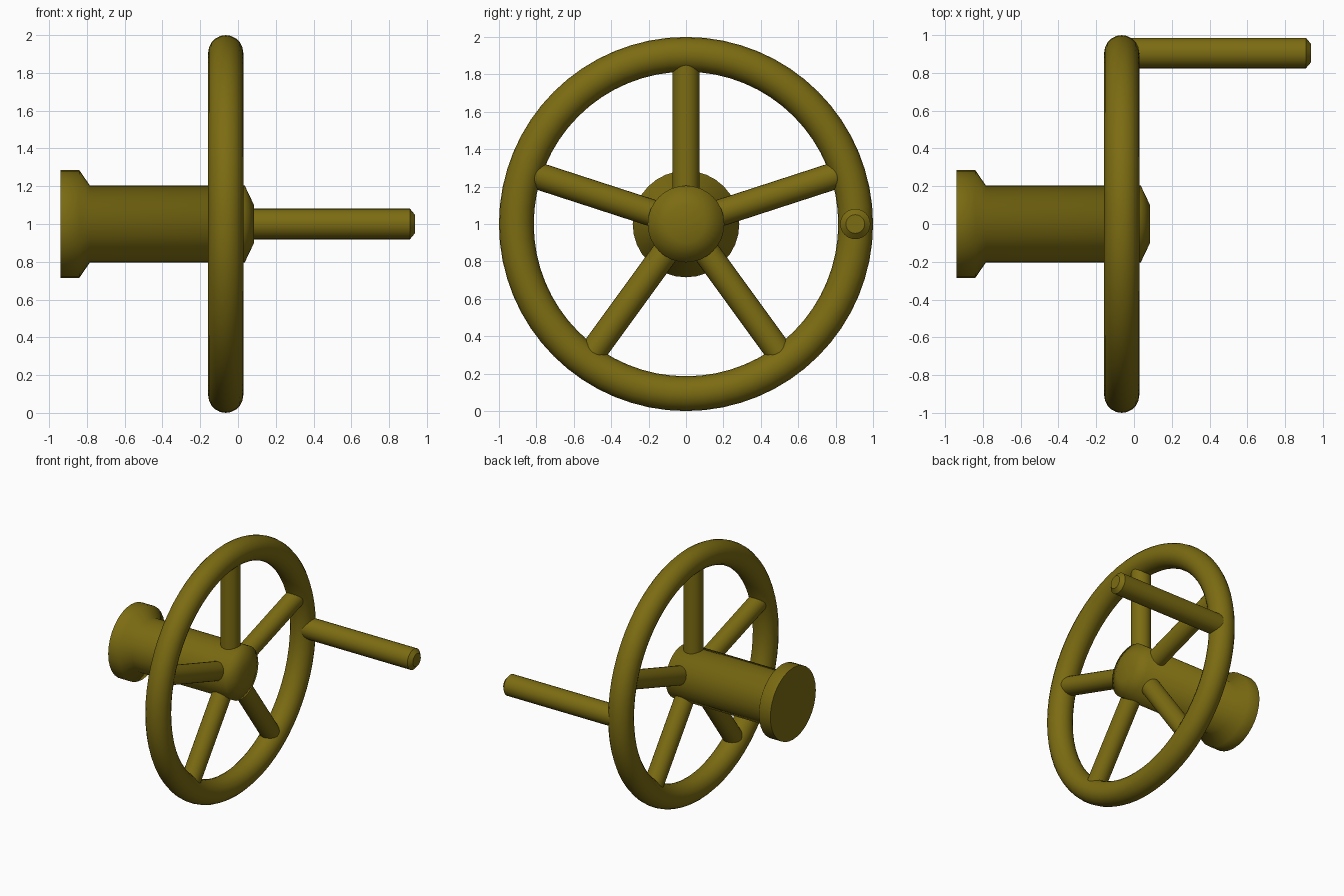
import bpy, bmesh, math
from mathutils import Vector, Matrix

if "Cube" in bpy.data.objects:
    bpy.data.objects.remove(bpy.data.objects["Cube"])

WHEEL_X = -0.065
CENTRE_Z = 1.0

olive = bpy.data.materials.new("olive_paint")
olive.diffuse_color = (0.2, 0.15, 0.006, 1)
olive.use_nodes = True
olive.node_tree.nodes["Principled BSDF"].inputs["Base Color"].default_value = olive.diffuse_color


def finish(obj, angle):
    obj.data.materials.append(olive)
    bpy.ops.object.select_all(action='DESELECT')
    obj.select_set(True)
    bpy.context.view_layer.objects.active = obj
    bpy.ops.object.shade_smooth_by_angle(angle=math.radians(angle))


def lathe(name, profile, sides, location, direction=(1, 0, 0), angle=40):
    """Solid of revolution: (distance, radius) profile spun about direction."""
    bm = bmesh.new()
    rings = [[bm.verts.new((x, r * math.cos(2 * math.pi * i / sides),
                            r * math.sin(2 * math.pi * i / sides)))
              for i in range(sides)] for x, r in profile]
    for a, b in zip(rings, rings[1:]):
        for i in range(sides):
            j = (i + 1) % sides
            bm.faces.new((a[i], a[j], b[j], b[i]))
    bm.faces.new(rings[0])
    bm.faces.new(rings[-1])
    bmesh.ops.recalc_face_normals(bm, faces=bm.faces)
    rot = Vector(direction).to_track_quat('X', 'Z').to_matrix().to_4x4()
    bm.transform(Matrix.Translation(location) @ rot)
    mesh = bpy.data.meshes.new(name)
    bm.to_mesh(mesh)
    bm.free()
    obj = bpy.data.objects.new(name, mesh)
    bpy.context.collection.objects.link(obj)
    finish(obj, angle)
    return obj


# Rim
bpy.ops.mesh.primitive_torus_add(
    major_segments=64, minor_segments=20, major_radius=0.907, minor_radius=0.093,
    location=(WHEEL_X, 0, CENTRE_Z), rotation=(0, math.pi / 2, 0))
rim = bpy.context.object
rim.name = "wheel_rim"
finish(rim, 60)

# Hub shaft with flared back flange and domed nose
lathe("hub_shaft", [(-0.94, 0.285), (-0.84, 0.285), (-0.785, 0.205),
                    (0.035, 0.205), (0.085, 0.1)],
      32, (0, 0, CENTRE_Z), angle=70)

# Five spokes, the first pointing straight up
for k in range(5):
    a = math.radians(90 + 72 * k)
    lathe(f"spoke_{k + 1}", [(0.1, 0.072), (0.9, 0.072)], 24,
          (WHEEL_X, 0, CENTRE_Z), (0, math.cos(a), math.sin(a)))

# Crank handle with chamfered tip
lathe("crank_handle", [(WHEEL_X, 0.081), (0.91, 0.081), (0.936, 0.05)],
      24, (0, 0.905, CENTRE_Z))
